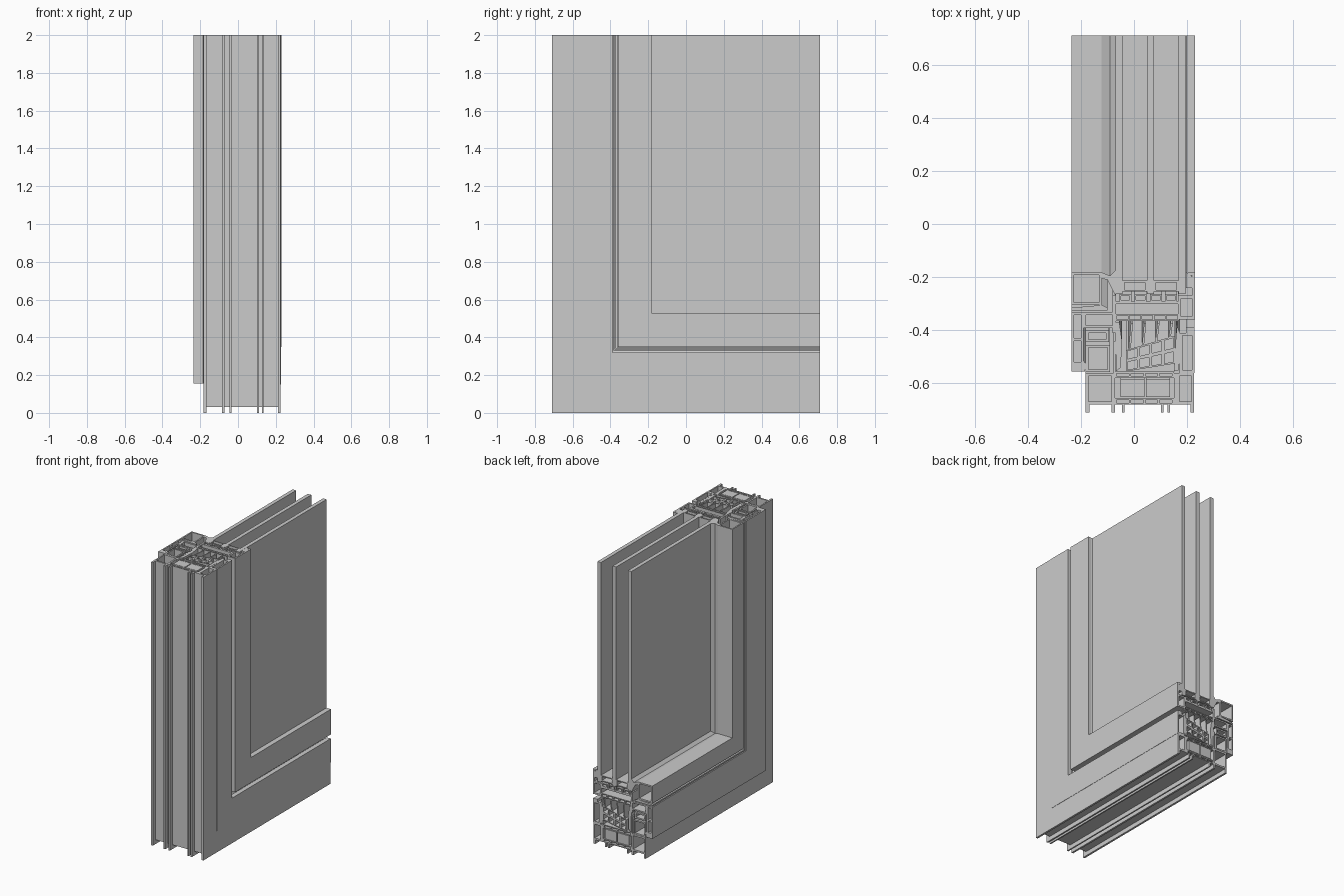
import bpy, bmesh

if "Cube" in bpy.data.objects:
    bpy.data.objects.remove(bpy.data.objects["Cube"])

Y0, Y1, TOP = -0.71, 0.71, 2.0   # jamb outer edge, sill end, jamb end
T = 0.010                        # wall thickness


def rect(x0, x1, d0, d1):
    return [(x0, d0), (x1, d0), (x1, d1), (x0, d1)]


def sweep(name, *loops):
    """Sweep a section (x, distance from outer edge) round the mitred corner.
    First loop is the outline, the others are hollow chambers."""
    bm = bmesh.new()
    ends = ([], [])
    for loop in loops:
        rings = [[bm.verts.new(f(x, d)) for x, d in loop] for f in (
            lambda x, d: (x, Y0 + d, TOP),
            lambda x, d: (x, Y0 + d, d),
            lambda x, d: (x, Y1, d))]
        n = len(loop)
        for a, b in zip(rings, rings[1:]):
            for i in range(n):
                j = (i + 1) % n
                bm.faces.new((a[i], a[j], b[j], b[i]))
        for store, ring in zip(ends, (rings[0], rings[-1])):
            store += [bm.edges.get((ring[i], ring[(i + 1) % n])) for i in range(n)]
    for edges, nrm in zip(ends, ((0, 0, 1), (0, 1, 0))):
        bmesh.ops.triangle_fill(bm, edges=edges, use_beauty=True, normal=nrm)
    bmesh.ops.recalc_face_normals(bm, faces=bm.faces[:])
    me = bpy.data.meshes.new(name)
    bm.to_mesh(me)
    bm.free()
    ob = bpy.data.objects.new(name, me)
    bpy.context.collection.objects.link(ob)
    return ob


def tube(name, x0, x1, d0, d1, cells=1, t=T):
    """Rectangular hollow section split into equal chambers across x."""
    w = (x1 - x0 - t * (cells + 1)) / cells
    holes = [rect(x0 + t + i * (w + t), x0 + t + i * (w + t) + w, d0 + t, d1 - t)
             for i in range(cells)]
    return sweep(name, rect(x0, x1, d0, d1), *holes)


def box(name, lo, hi):
    bpy.ops.mesh.primitive_cube_add(size=1, location=[(a + b) / 2 for a, b in zip(lo, hi)])
    ob = bpy.context.object
    ob.name = name
    ob.scale = [b - a for a, b in zip(lo, hi)]


# Fixed frame, inner shell: main chamber with two feet, upstand chamber
sweep("frame_inner_shell",
      [(-.182, 0), (-.168, 0), (-.168, .03), (-.085, .03), (-.085, 0), (-.072, 0),
       (-.072, .15), (-.182, .15)],
      rect(-.172, -.084, .042, .138))
tube("frame_inner_upstand", -.182, -.09, .152, .255)
sweep("frame_inner_rib", rect(-.078, -.07, .15, .27))

# Fixed frame, outer shell: main chamber with foot, tall thin upstand
sweep("frame_outer_shell",
      [(.15, .03), (.212, .03), (.212, 0), (.226, 0), (.226, .15), (.15, .15)],
      rect(.172, .216, .042, .138))
sweep("frame_outer_upstand",
      [(.172, .15), (.228, .15), (.228, .32), (.195, .32), (.195, .30), (.172, .30)],
      rect(.182, .218, .16, .29))

# Fixed frame thermal break: two insulating bars, feet and foam core
tube("frame_break_lower", -.072, .15, .03, .055, 4, .007)
tube("frame_break_upper", -.072, .15, .13, .155, 4, .007)
for i, x in enumerate((-.045, .101, .126)):
    sweep(f"frame_foot_{i}", rect(x, x + .01, 0, .03))
for i, x in enumerate((-.05, .046)):
    sweep(f"frame_foam_{i}", rect(x, x + .09, .058, .127))

# Central gasket: sloped body with skewed cells, fins above
def slope(u, v):
    x = -.03 + .185 * u
    lo, hi = .155 + .03 * u, .235 + .055 * u
    return (x, lo + (hi - lo) * v)


def cell(u0, u1, v0, v1):
    return [slope(u0, v0), slope(u1, v0), slope(u1, v1), slope(u0, v1)]


sweep("central_gasket", cell(0, 1, 0, 1),
      *[cell(i / 4 + .03, i / 4 + .22, j / 2 + .07, j / 2 + .43)
        for i in range(4) for j in range(2)])
for i in range(4):
    x = -.02 + .05 * i
    sweep(f"gasket_fin_{i}", [(x, .24 + .013 * i), (x + .008, .243 + .013 * i),
                              (x + .016, .335), (x + .008, .335)])
sweep("frame_stop_seal", [(.15, .155), (.17, .16), (.172, .30), (.162, .33), (.158, .29)])
sweep("sash_stop_seal", [(-.068, .155), (-.05, .17), (-.045, .27), (-.055, .34), (-.07, .34)])

# Opening sash, inner shell: cover flange with lip seal, main chamber
sweep("sash_inner_flange", rect(-.235, -.19, .155, .378),
      rect(-.225, -.2, .19, .27), rect(-.225, -.2, .28, .368))
sweep("sash_lip_seal", [(-.2, .155), (-.184, .155), (-.182, .185), (-.19, .195)])
tube("sash_inner_chamber", -.19, -.07, .318, .378)
tube("sash_hardware_rail", -.182, -.095, .265, .31)
sweep("sash_inner_web", rect(-.08, -.068, .30, .44))

# Sash thermal break and glazing bed
tube("sash_break_lower", -.07, .17, .345, .372, 5, .006)
for i, x in enumerate((-.055, .002, .06, .117)):
    tube(f"glazing_clip_{i}", x, x + .045, .418, .445, 1, .006)
sweep("glazing_bed", rect(-.068, .168, .408, .418))

# Sash outer shell with glazing rebate, and its glass seal
sweep("sash_outer_shell",
      [(.165, .35), (.23, .35), (.23, .528), (.203, .528), (.203, .517), (.219, .517),
       (.219, .44), (.165, .44)],
      rect(.176, .219, .361, .429))
sweep("outer_glass_seal", [(.195, .47), (.219, .47), (.219, .51), (.205, .524), (.195, .528)])

# Glazing bead with seal
tube("glazing_bead", -.235, -.122, .405, .528)
sweep("bead_foot", [(-.235, .385), (-.1, .385), (-.1, .395), (-.12, .405), (-.235, .395)])
sweep("bead_glass_seal", [(-.122, .505), (-.1, .50), (-.07, .44), (-.07, .535),
                          (-.09, .515), (-.122, .528)])

# Triple glazing panes and edge spacers
PANES = (-.057, .062, .181)
for i, x in enumerate(PANES):
    box(f"glass_pane_{i}", (x - .0135, Y0 + .447, .447), (x + .0135, Y1, TOP))
for i, x in enumerate(PANES[:2]):
    tube(f"glass_spacer_{i}", x + .0135, x + .1055, .455, .497, 1, .007)
